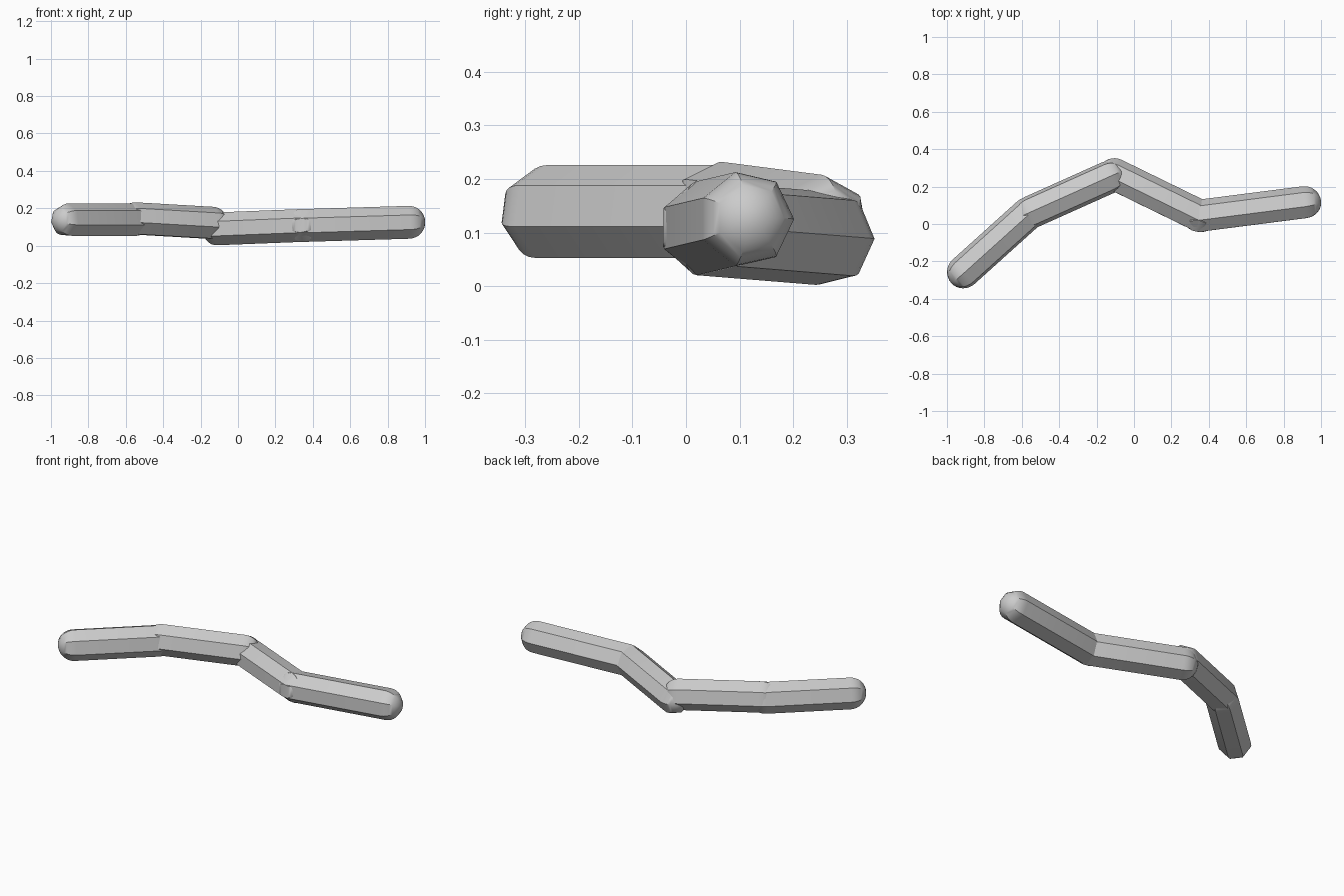
import bpy, bmesh, math
from mathutils import Vector

if "Cube" in bpy.data.objects:
    bpy.data.objects.remove(bpy.data.objects["Cube"])

SIDES, RADIUS, RINGS = 7, 0.09, 8


def capsule(name, start, end, roll):
    """Seven-sided rod with domed ends; roll is measured from the front towards up."""
    a, b = Vector(start), Vector(end)
    d = (b - a).normalized()
    front = d.cross(Vector((0, 0, 1))).normalized()
    up = front.cross(d)
    bm = bmesh.new()

    # rings of both domes, ordered from the start tip to the end tip
    steps = [(a, -90 + 90 * i / RINGS) for i in range(1, RINGS + 1)]
    steps += [(b, 90 * i / RINGS) for i in range(RINGS)]
    rings = []
    for centre, lat in steps:
        lat = math.radians(lat)
        ring = []
        for k in range(SIDES):
            t = math.radians(roll) + 2 * math.pi * k / SIDES
            side = front * math.cos(t) + up * math.sin(t)
            ring.append(bm.verts.new(
                centre + RADIUS * (side * math.cos(lat) + d * math.sin(lat))))
        rings.append(ring)
    tip_a = bm.verts.new(a - d * RADIUS)
    tip_b = bm.verts.new(b + d * RADIUS)

    for k in range(SIDES):
        n = (k + 1) % SIDES
        for r, s in zip(rings, rings[1:]):
            bm.faces.new((r[k], r[n], s[n], s[k]))
        bm.faces.new((tip_a, rings[0][n], rings[0][k]))
        bm.faces.new((tip_b, rings[-1][k], rings[-1][n]))
    bmesh.ops.recalc_face_normals(bm, faces=bm.faces)

    mesh = bpy.data.meshes.new(name)
    bm.to_mesh(mesh)
    bm.free()
    obj = bpy.data.objects.new(name, mesh)
    bpy.context.collection.objects.link(obj)
    bpy.ops.object.select_all(action='DESELECT')
    obj.select_set(True)
    bpy.context.view_layer.objects.active = obj
    bpy.ops.object.shade_smooth_by_angle(angle=math.radians(40))
    return obj


# Four bent lengths, left to right
capsule("left_end_length", (-0.91, -0.256, 0.136), (-0.565, 0.055, 0.136), -16)
capsule("left_middle_length", (-0.55, 0.064, 0.142), (-0.135, 0.25, 0.118), -12)
capsule("right_middle_length", (-0.105, 0.262, 0.09), (0.35, 0.04, 0.108), 26)
capsule("right_end_length", (0.35, 0.04, 0.108), (0.911, 0.112, 0.125), 26)
